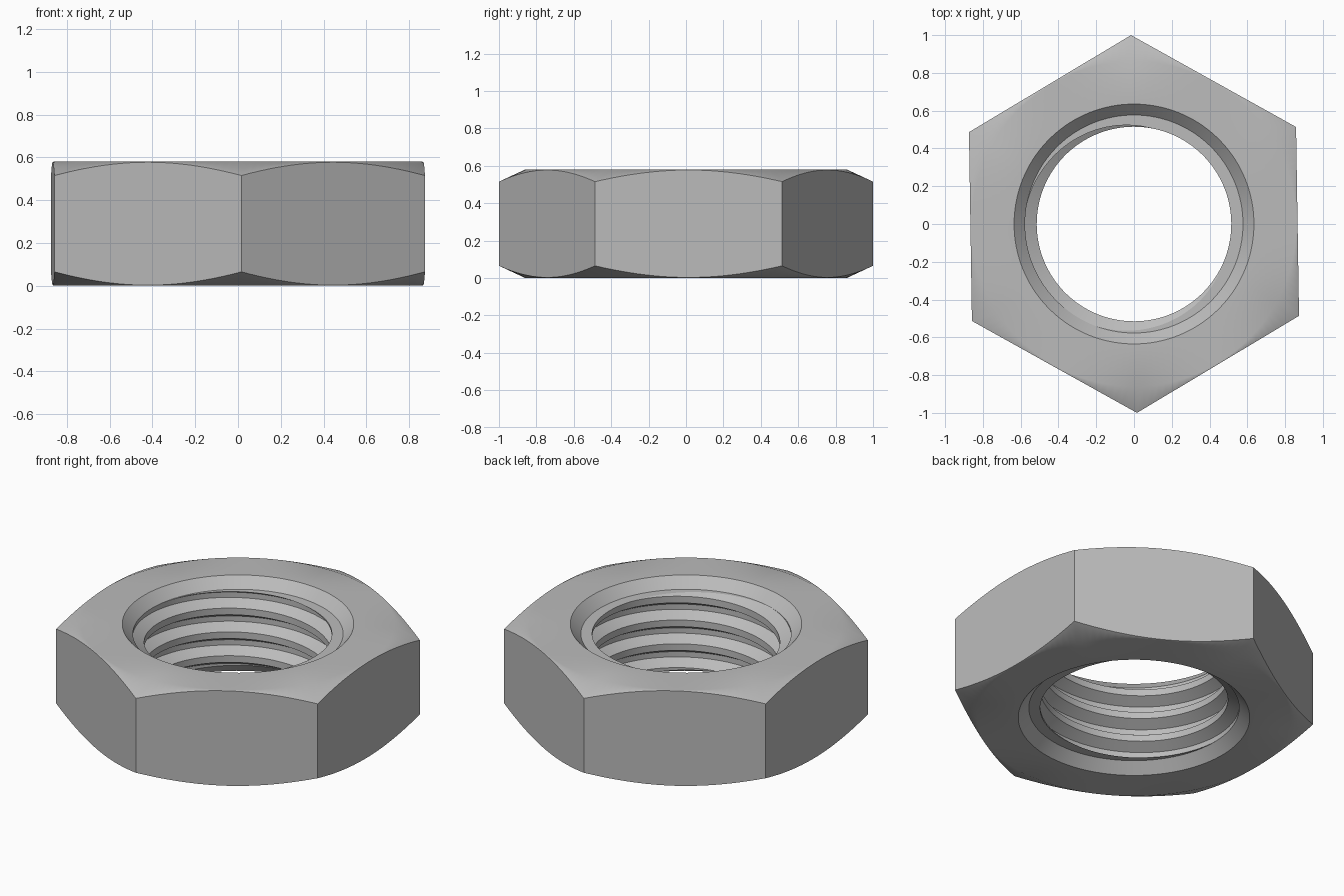
import bpy, bmesh
from math import sin, cos, pi, radians, tan

cube = bpy.data.objects.get("Cube")
if cube:
    bpy.data.objects.remove(cube, do_unlink=True)

STEPS = 144
TURN = radians(0.9)                     # slight twist of the hexagon
HEIGHT, APOTHEM, FLAT = 0.58, 0.866, 0.86
SINK, MAJOR, MINOR = 0.635, 0.577, 0.515
LOW, HIGH = 0.06, 0.52                  # ends of the threaded bore
PITCH, FLANK, CREST = 0.144, 0.036, 0.04
CHAMFER = 0.065 / (1 - FLAT)


def hex_radius(angle):
    """Distance from the axis to the hexagon side."""
    a = (angle - TURN + pi / 6) % (pi / 3) - pi / 6
    return APOTHEM / cos(a)


def thread_radius(drop):
    """Bore radius at a given drop below the top of a thread flank."""
    u = drop % PITCH
    depth = MAJOR - MINOR
    if u < FLANK:
        return MAJOR - depth * u / FLANK
    if u < FLANK + CREST:
        return MINOR
    return min(MAJOR, MINOR + depth * (u - FLANK - CREST) / FLANK)


def section(angle):
    """Closed radial section of the nut, as (radius, height) pairs."""
    r = hex_radius(angle)
    cut = CHAMFER * (r - FLAT)
    points = [(r, cut), (r, HEIGHT - cut), (FLAT, HEIGHT),
              (SINK, HEIGHT), (MAJOR, HIGH)]
    start = 0.51 + PITCH * (angle - radians(225)) / (2 * pi)
    for turn in range(3, -7, -1):
        top = start + turn * PITCH
        for drop in (0, FLANK, FLANK + CREST, 2 * FLANK + CREST):
            z = min(HIGH, max(LOW, top - drop))
            points.append((thread_radius(start - z + 1e-7), z))
    return points + [(MAJOR, LOW), (SINK, 0), (FLAT, 0)]


# Sweep the section around the axis, following the thread helix
bm = bmesh.new()
columns = []
for i in range(STEPS + 1):
    angle = TURN + 2 * pi * i / STEPS
    columns.append([bm.verts.new((r * cos(angle), r * sin(angle), z))
                    for r, z in section(angle)])
for a, b in zip(columns, columns[1:]):
    for j in range(len(a)):
        k = (j + 1) % len(a)
        bm.faces.new((a[j], b[j], b[k], a[k]))
bmesh.ops.remove_doubles(bm, verts=bm.verts[:], dist=0.0003)
bmesh.ops.dissolve_degenerate(bm, edges=bm.edges[:], dist=0.0001)
bmesh.ops.recalc_face_normals(bm, faces=bm.faces[:])

mesh = bpy.data.meshes.new("hex_nut")
bm.to_mesh(mesh)
bm.free()
nut = bpy.data.objects.new("hex_nut", mesh)
bpy.context.collection.objects.link(nut)

# Plain steel colour
steel = bpy.data.materials.new("steel_grey")
steel.use_nodes = True
colour = (0.5, 0.5, 0.5, 1)
steel.diffuse_color = colour
steel.node_tree.nodes["Principled BSDF"].inputs["Base Color"].default_value = colour
mesh.materials.append(steel)

# Smooth chamfers, sharp thread and side edges
bpy.ops.object.select_all(action="DESELECT")
nut.select_set(True)
bpy.context.view_layer.objects.active = nut
bpy.ops.object.shade_smooth_by_angle(angle=radians(29))
weighted = nut.modifiers.new("even_normals", "WEIGHTED_NORMAL")
weighted.keep_sharp = True
